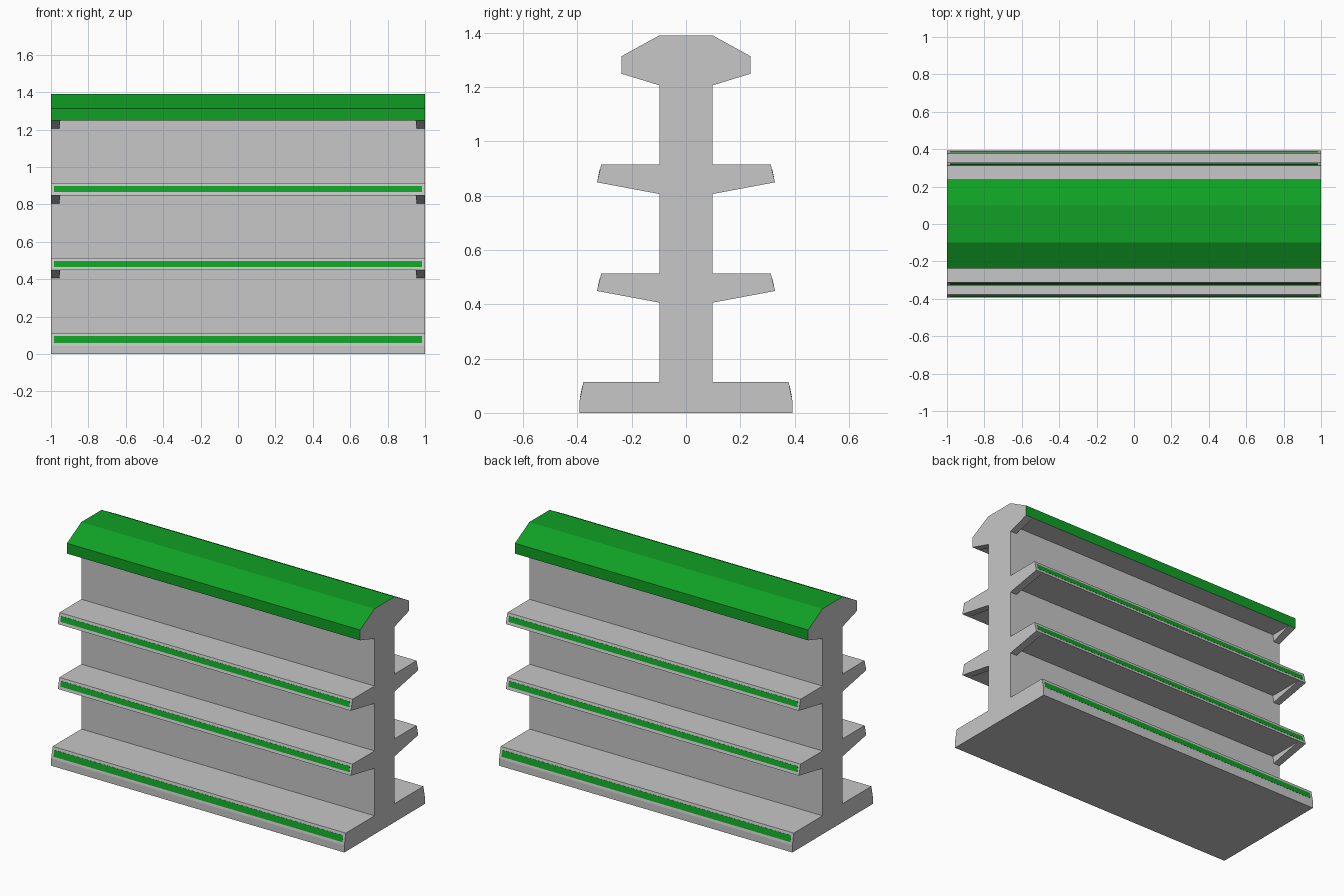
import bpy
import bmesh

cube = bpy.data.objects.get("Cube")
if cube:
    bpy.data.objects.remove(cube, do_unlink=True)


def make_material(name, colour):
    mat = bpy.data.materials.new(name)
    mat.use_nodes = True
    mat.diffuse_color = colour
    mat.node_tree.nodes["Principled BSDF"].inputs["Base Color"].default_value = colour
    return mat


GREY = make_material("light grey", (0.57, 0.57, 0.57, 1))
GREEN = make_material("green", (0.005, 0.35, 0.018, 1))

COLUMN = 0.098     # half depth of the central wall
BRACKET_Z = 0.043  # height of the end brackets


def finish(name, bm, mats):
    bmesh.ops.recalc_face_normals(bm, faces=bm.faces)
    mesh = bpy.data.meshes.new(name)
    bm.to_mesh(mesh)
    bm.free()
    for mat in mats:
        mesh.materials.append(mat)
    obj = bpy.data.objects.new(name, mesh)
    bpy.context.collection.objects.link(obj)
    return obj


def prism(name, profile, mats, ends):
    """Sweep a (y, z) profile along x; ends gives (left x, right x) per point."""
    bm = bmesh.new()
    loops = [[bm.verts.new((e[i], y, z)) for (y, z), e in zip(profile, ends)]
             for i in (0, 1)]
    n = len(profile)
    for loop in loops:
        bm.faces.new(loop)
    for i in range(n):
        j = (i + 1) % n
        bm.faces.new((loops[0][i], loops[0][j], loops[1][j], loops[1][i]))
    return finish(name, bm, mats)


def bar(name, profile, mats=(GREY,), half=1.0):
    return prism(name, profile, mats, [(-half, half)] * len(profile))


def symmetric(half_profile):
    return half_profile + [(-y, z) for y, z in reversed(half_profile)]


def stripe(name, side, low, high, z0, z1):
    """Thin price strip on the sloping front between profile points low and high."""
    def at(z):
        return low[0] + (high[0] - low[0]) * (z - low[1]) / (high[1] - low[1])
    pts = [(at(z0) - 0.002, z0), (at(z0) + 0.001, z0),
           (at(z1) + 0.001, z1), (at(z1) - 0.002, z1)]
    bar(name, [(side * y, z) for y, z in pts], (GREEN,), 0.985)


def brackets(name, side, tip_y, z):
    """Wedge supports under both ends of a shelf."""
    profile = [(side * COLUMN, z), (side * tip_y, z), (side * COLUMN, z - BRACKET_Z)]
    for label, s in (("left", 1), ("right", -1)):
        prism(f"{name}_{label}", profile, (GREY,),
              [(s * 0.95, s), (s * 0.95, s), (s * 0.955, s)])


# Base and central wall
base_low, base_high = (0.392, 0.044), (0.378, 0.114)
bar("base", symmetric([(0.392, 0), base_low, base_high]))
bar("central_wall", symmetric([(COLUMN, 0.114), (COLUMN, 1.249)]))

# Canopy: green on its outer faces, grey ends and underside
canopy = bar("canopy", symmetric([(0.238, 1.249), (0.238, 1.313), (COLUMN, 1.39)]),
             (GREY, GREEN))
for face in canopy.data.polygons:
    if abs(face.normal.x) < 0.5 and face.normal.z > -0.5:
        face.material_index = 1

# Shelves, strips and brackets on both faces of the wall
for label, side in (("front", -1), ("back", 1)):
    stripe(f"base_strip_{label}", side, base_low, base_high, 0.059, 0.097)
    brackets(f"canopy_bracket_{label}", side, 0.238, 1.249)
    for level, z in (("lower", 0.449), ("upper", 0.849)):
        low, high = (0.328, z), (0.312, z + 0.065)
        section = [(COLUMN, z), low, high, (COLUMN, z + 0.065)]
        bar(f"{level}_shelf_{label}", [(side * y, h) for y, h in section])
        stripe(f"{level}_strip_{label}", side, low, high, z + 0.017, z + 0.049)
        brackets(f"{level}_bracket_{label}", side, 0.328, z)
